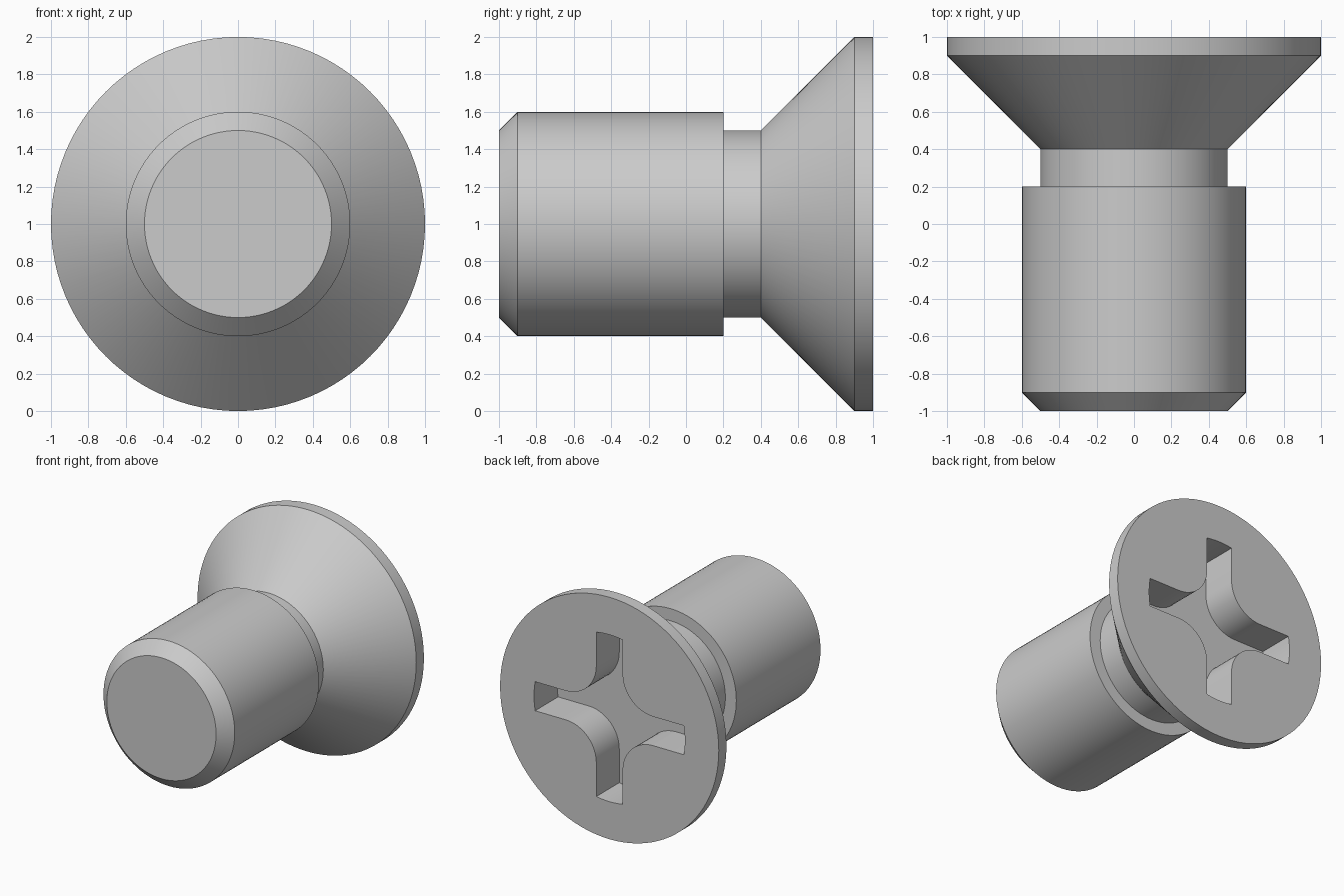
import bpy, bmesh, math
from mathutils import Matrix, Vector

default = bpy.data.objects.get("Cube")
if default:
    bpy.data.objects.remove(default, do_unlink=True)

# Material
steel = bpy.data.materials.new("grey_steel")
steel.use_nodes = True
steel.diffuse_color = (0.6, 0.6, 0.6, 1)
steel.node_tree.nodes["Principled BSDF"].inputs["Base Color"].default_value = (0.6, 0.6, 0.6, 1)

CENTRE = Vector((0, 0, 1))


def finish(name, bm):
    bmesh.ops.remove_doubles(bm, verts=bm.verts, dist=1e-5)
    bmesh.ops.recalc_face_normals(bm, faces=bm.faces)
    mesh = bpy.data.meshes.new(name)
    bm.to_mesh(mesh)
    bm.free()
    mesh.materials.append(steel)
    obj = bpy.data.objects.new(name, mesh)
    bpy.context.collection.objects.link(obj)
    return obj


# Turned body: chamfered shank, undercut neck, countersunk head (radius, y)
profile = [(0.5, -1), (0.6, -0.9), (0.6, 0.2), (0.5, 0.2), (0.5, 0.4), (1, 0.9), (1, 1)]
bm = bmesh.new()
verts = [bm.verts.new((r, y, 1)) for r, y in profile]
edges = [bm.edges.new(pair) for pair in zip(verts, verts[1:])]
bmesh.ops.spin(bm, geom=verts + edges, cent=CENTRE, axis=(0, 1, 0),
               angle=math.tau, steps=96, use_merge=True)
bmesh.ops.remove_doubles(bm, verts=bm.verts, dist=1e-5)
bmesh.ops.holes_fill(bm, edges=[e for e in bm.edges if e.is_boundary], sides=0)
screw = finish("countersunk_screw", bm)

# Cross recess cutter: four arms with arc tips and rounded inner corners
half_width, tip_radius, fillet, depth = 0.12, 0.69, 0.28, 0.3
tip = math.asin(half_width / tip_radius)
corner = half_width + fillet
arm = []
for i in range(7):
    a = tip * (i / 3 - 1)
    arm.append(Vector((tip_radius * math.cos(a), 0, tip_radius * math.sin(a))))
for i in range(13):
    a = math.radians(270 - 90 * i / 12)
    arm.append(Vector((corner + fillet * math.cos(a), 0, corner + fillet * math.sin(a))))

bm = bmesh.new()
outline = []
for k in range(4):
    turn = Matrix.Rotation(-k * math.pi / 2, 3, 'Y')
    outline += [bm.verts.new(turn @ p + CENTRE + Vector((0, 1 - depth, 0))) for p in arm]
floor = bm.faces.new(outline)
top = bmesh.ops.extrude_face_region(bm, geom=[floor], use_keep_orig=True)
bmesh.ops.translate(bm, vec=(0, depth + 0.2, 0),
                    verts=[v for v in top["geom"] if isinstance(v, bmesh.types.BMVert)])
cutter = finish("recess_cutter", bm)
cutter.hide_render = True

# Cut the recess and shade
bpy.ops.object.select_all(action='DESELECT')
screw.select_set(True)
bpy.context.view_layer.objects.active = screw
cut = screw.modifiers.new("cross_recess", 'BOOLEAN')
cut.operation = 'DIFFERENCE'
cut.solver = 'EXACT'
cut.object = cutter
bpy.ops.object.modifier_apply(modifier=cut.name)
bpy.data.objects.remove(cutter, do_unlink=True)
bpy.ops.object.shade_smooth_by_angle(angle=math.radians(30))
